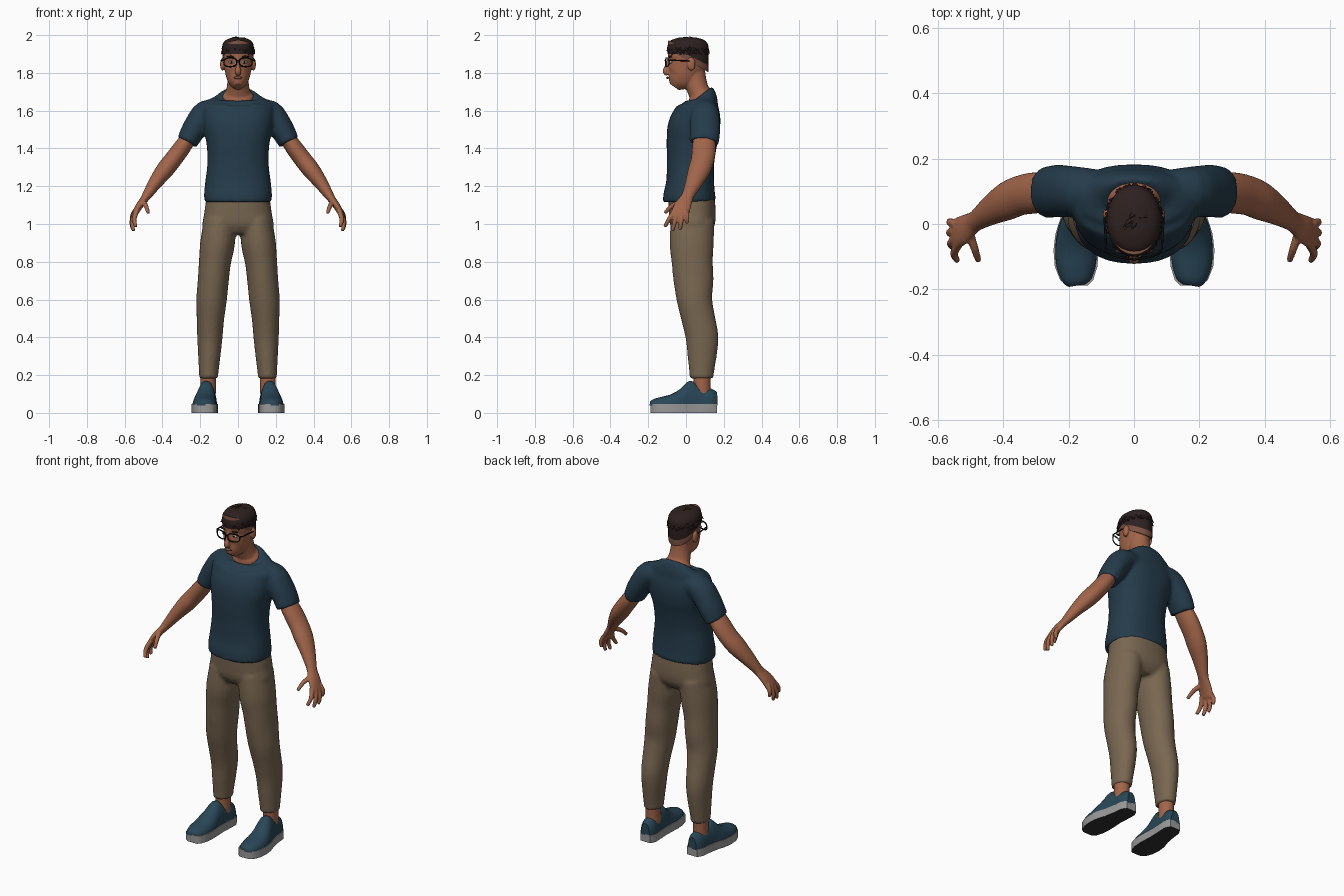
import bpy, bmesh, math, random
from mathutils import Vector, Matrix

if "Cube" in bpy.data.objects:
    bpy.data.objects.remove(bpy.data.objects["Cube"])

random.seed(4)
X, Y = Vector((1, 0, 0)), Vector((0, 1, 0))


def material(name, rgb):
    m = bpy.data.materials.new(name)
    m.diffuse_color = (*rgb, 1)
    m.use_nodes = True
    m.node_tree.nodes["Principled BSDF"].inputs["Base Color"].default_value = m.diffuse_color
    return m


SKIN = material("skin", (0.36, 0.13, 0.068))
NAVY = material("navy cloth", (0.018, 0.044, 0.069))
KHAKI = material("khaki cloth", (0.19, 0.135, 0.082))
SHOE = material("shoe blue", (0.022, 0.062, 0.095))
SOLE = material("sole grey", (0.32, 0.32, 0.32))
TREAD = material("tread grey", (0.03, 0.03, 0.03))
HAIR = material("dark hair", (0.026, 0.015, 0.014))
FRAME = material("black frame", (0.005, 0.005, 0.005))
WHITE = material("eye white", (0.5, 0.52, 0.52))
LIP = material("lip and stubble", (0.2, 0.085, 0.055))


def loft(bm, stations, side=Y, n=24, power=2.0, steps=3, warp=None):
    """Skin oval rings (x, y, z, a, b) along a smoothed path; b lies along side."""
    s = [Vector(k) for k in stations]
    path = []
    for i in range(len(s) - 1):
        p0, p1, p2, p3 = s[max(i - 1, 0)], s[i], s[i + 1], s[min(i + 2, len(s) - 1)]
        for j in range(steps):
            t = j / steps
            path.append(0.5 * (2 * p1 + (p2 - p0) * t + (2 * p0 - 5 * p1 + 4 * p2 - p3) * t * t
                               + (3 * p1 - p0 - 3 * p2 + p3) * t ** 3))
    path.append(s[-1])
    rings = []
    for i, p in enumerate(path):
        t = (Vector(path[min(i + 1, len(path) - 1)][:3]) - Vector(path[max(i - 1, 0)][:3])).normalized()
        v = (side - t * t.dot(side)).normalized()
        u = v.cross(t)
        ring = []
        for k in range(n):
            c, d = math.cos(math.tau * k / n), math.sin(math.tau * k / n)
            co = (Vector(p[:3]) + u * p[3] * math.copysign(abs(c) ** (2 / power), c)
                  + v * p[4] * math.copysign(abs(d) ** (2 / power), d))
            ring.append(bm.verts.new(warp(co) if warp else co))
        rings.append(ring)
    for r, q in zip(rings, rings[1:]):
        for k in range(n):
            bm.faces.new((r[k], r[(k + 1) % n], q[(k + 1) % n], q[k]))
    bm.faces.new(rings[0][::-1])
    bm.faces.new(rings[-1])


def upright(bm, rows, x=0, **kw):
    """Loft from (z, y, a, b) rows with level rings."""
    loft(bm, [(x, y, z, a, b) for z, y, a, b in rows], **kw)


def ball(bm, centre, radii):
    bmesh.ops.create_uvsphere(bm, u_segments=16, v_segments=10, radius=1,
                              matrix=Matrix.Translation(centre) @ Matrix.Diagonal((*radii, 1)))


def mirror(bm):
    geom = bmesh.ops.duplicate(bm, geom=bm.verts[:] + bm.edges[:] + bm.faces[:])["geom"]
    for v in geom:
        if isinstance(v, bmesh.types.BMVert):
            v.co.x *= -1
    bmesh.ops.reverse_faces(bm, faces=[f for f in geom if isinstance(f, bmesh.types.BMFace)])


def finish(name, bm, mats, voxel=None, smooth=3):
    bmesh.ops.recalc_face_normals(bm, faces=bm.faces)
    me = bpy.data.meshes.new(name)
    bm.to_mesh(me)
    bm.free()
    for m in mats:
        me.materials.append(m)
    ob = bpy.data.objects.new(name, me)
    bpy.context.collection.objects.link(ob)
    bpy.context.view_layer.objects.active = ob
    bpy.ops.object.select_all(action='DESELECT')
    ob.select_set(True)
    bpy.ops.object.shade_smooth_by_angle(angle=math.radians(45))
    if voxel:  # fuse overlapping volumes into one soft surface
        ob.modifiers.clear()
        r = ob.modifiers.new("fuse", 'REMESH')
        r.mode, r.voxel_size, r.use_smooth_shade = 'VOXEL', voxel, True
        s = ob.modifiers.new("soften", 'SMOOTH')
        s.factor, s.iterations = 0.5, smooth
    return ob


# Shirt: sleeves mirrored, then the torso with a neckline lower in front
bm = bmesh.new()
loft(bm, [(.10, .095, 1.60, .06, .07), (.17, .1, 1.585, .07, .075), (.215, .1, 1.53, .066, .08),
          (.245, .1, 1.48, .062, .08), (.27, .095, 1.432, .056, .078)])
mirror(bm)
upright(bm, [(1.118, .018, .176, .139), (1.15, .018, .18, .138), (1.22, .022, .174, .127),
             (1.32, .024, .162, .125), (1.42, .03, .166, .133), (1.5, .04, .182, .139),
             (1.56, .057, .19, .13), (1.61, .072, .192, .113), (1.65, .083, .165, .088),
             (1.672, .085, .12, .072), (1.684, .08, .087, .064)], n=32, power=2.3,
        warp=lambda c: Vector((c.x, c.y, c.z + (.2 * (c.y - .08) if c.z > 1.64 else 0))))
finish("shirt", bm, [NAVY], .01)

# Trousers
bm = bmesh.new()
loft(bm, [(.095, .035, 1.02, .085, .115), (.108, .03, .9, .092, .117), (.122, .033, .8, .085, .109),
          (.131, .04, .7, .082, .106), (.14, .045, .6, .081, .094), (.146, .065, .5, .073, .089),
          (.149, .085, .4, .067, .087), (.152, .085, .3, .059, .077), (.155, .083, .22, .052, .066),
          (.155, .083, .182, .05, .063)])
mirror(bm)
upright(bm, [(.945, .03, .15, .085), (.99, .032, .188, .116), (1.05, .034, .18, .124),
             (1.15, .028, .166, .122)], power=2.3, n=32)
finish("trousers", bm, [KHAKI], .01)

# Arms with palms and fingers
bm = bmesh.new()
loft(bm, [(.25, .095, 1.47, .04, .055), (.30, .095, 1.40, .046, .063), (.345, .088, 1.34, .047, .061),
          (.388, .07, 1.285, .047, .059), (.437, .042, 1.22, .037, .046), (.48, .012, 1.155, .026, .033),
          (.497, .0, 1.13, .021, .036), (.523, -.018, 1.095, .019, .045), (.543, -.03, 1.06, .016, .047),
          (.55, -.033, 1.045, .01, .042)])
fingers = [((.535, -.06, 1.07), (.55, -.09, 1.025), (.54, -.112, .985)),
           ((.545, -.045, 1.06), (.56, -.06, 1.01), (.553, -.072, .963)),
           ((.548, -.022, 1.06), (.563, -.026, 1.01), (.557, -.032, .97)),
           ((.545, 0, 1.07), (.562, .006, 1.035), (.558, .004, 1.003)),
           ((.505, -.02, 1.12), (.487, -.075, 1.095), (.475, -.112, 1.058))]
for f in fingers:
    loft(bm, [(*p, r, r) for p, r in zip(f, (.014, .0125, .0095))], n=10, side=X)
mirror(bm)
finish("arms", bm, [SKIN], .005, 2)

# Head, neck, nose and ears
bm = bmesh.new()
ball(bm, (.083, .028, 1.845), (.012, .022, .034))
mirror(bm)
upright(bm, [(1.726, -.062, .022, .03), (1.75, -.045, .046, .058), (1.78, -.022, .062, .08),
             (1.82, -.004, .071, .093), (1.86, .01, .077, .104), (1.9, .012, .08, .107),
             (1.94, .01, .077, .1), (1.97, .01, .06, .08), (1.985, .01, .03, .04)])
upright(bm, [(1.63, .085, .09, .07), (1.68, .078, .082, .063), (1.705, .066, .064, .057),
             (1.76, .048, .056, .06), (1.82, .04, .056, .06)])
upright(bm, [(1.875, -.088, .008, .01), (1.835, -.1, .011, .013), (1.808, -.108, .017, .016),
             (1.792, -.096, .014, .012)], n=12)
finish("head", bm, [SKIN], .005, 3)

# Facial features
bm = bmesh.new()
ball(bm, (.034, -.08, 1.857), (.016, .008, .0075))
mirror(bm)
finish("eyes", bm, [WHITE])
bm = bmesh.new()
ball(bm, (.034, -.086, 1.857), (.006, .005, .0065))
mirror(bm)
finish("irises", bm, [FRAME])
bm = bmesh.new()
ball(bm, (.036, -.083, 1.886), (.024, .008, .005))
mirror(bm)
finish("eyebrows", bm, [HAIR])
bm = bmesh.new()
ball(bm, (0, -.097, 1.774), (.024, .008, .007))
finish("lips", bm, [LIP])

# Glasses: rims, bridge and temples as thin tubes
cu = bpy.data.curves.new("glasses", 'CURVE')
cu.dimensions, cu.bevel_depth, cu.bevel_resolution = '3D', .0035, 2


def tube(points, cyclic=False):
    sp = cu.splines.new('POLY')
    sp.points.add(len(points) - 1)
    sp.use_cyclic_u = cyclic
    for p, co in zip(sp.points, points):
        p.co = (*co, 1)


for s in (-1, 1):
    rim = []
    for k in range(24):
        c, d = math.cos(math.tau * k / 24), math.sin(math.tau * k / 24)
        x = .041 + .034 * math.copysign(abs(c) ** .75, c)
        rim.append((s * x, -.107 + 3 * x * x, 1.856 + .023 * math.copysign(abs(d) ** .75, d)))
    tube(rim, True)
    tube([(s * .074, -.09, 1.867), (s * .085, -.078, 1.867), (s * .089, .0, 1.864), (s * .089, .035, 1.86)])
tube([(-.008, -.107, 1.862), (0, -.11, 1.865), (.008, -.107, 1.862)])
cu.materials.append(FRAME)
glasses = bpy.data.objects.new("glasses", cu)
bpy.context.collection.objects.link(glasses)
bpy.ops.object.select_all(action='DESELECT')
glasses.select_set(True)
bpy.context.view_layer.objects.active = glasses
bpy.ops.object.convert(target='MESH')

# Faded sides under the hair
bm = bmesh.new()
upright(bm, [(1.87, .012, .08, .106), (1.9, .012, .082, .1075), (1.93, .01, .079, .104)],
        warp=lambda c: Vector((c.x, c.y, c.z - .55 * c.y)) if c.z < 1.925 else c)
finish("hair_fade", bm, [LIP])

# Hair: a cap lower at the nape, covered in swept tufts
bm = bmesh.new()
upright(bm, [(1.9, .01, .082, .108), (1.93, .01, .084, .11), (1.955, .01, .08, .104),
             (1.975, .01, .063, .085), (1.987, .01, .03, .045)],
        warp=lambda c: Vector((c.x, c.y, c.z - max(0, c.y) * .6 if c.z < 1.928 else c.z)))
for i in range(170):
    turn, rise = random.uniform(0, math.tau), math.asin(random.uniform(.12, 1))
    d = Vector((math.cos(rise) * math.cos(turn), math.cos(rise) * math.sin(turn), math.sin(rise)))
    p = Vector((.08 * d.x, .01 + .105 * d.y, 1.908 + .075 * d.z))
    sweep = Vector((d.x, d.y - .25, -.4)) + Vector([random.uniform(-.4, .4) for _ in range(3)])
    t = ((sweep - d * sweep.dot(d)).normalized() + d * .28) * .034
    rows = [(*(p + t * k), a, b) for k, a, b in ((-.35, .006, .004), (.25, .01, .006), (.75, .001, .001))]
    loft(bm, rows, side=d, n=6, steps=1)
finish("hair", bm, [HAIR])

# Ankles
bm = bmesh.new()
upright(bm, [(.09, .085, .04, .045), (.15, .085, .041, .045), (.23, .085, .043, .048)], x=.158)
mirror(bm)
finish("ankles", bm, [SKIN])

# Shoe uppers: length sections (x, y, top, half width) flattened onto the sole
SECTIONS = [(.173, -.188, .06, .026), (.175, -.172, .073, .045), (.177, -.13, .085, .06),
            (.177, -.08, .098, .064), (.175, -.03, .127, .06), (.168, .02, .17, .051),
            (.161, .08, .144, .047), (.157, .135, .128, .045), (.156, .165, .11, .028)]
bm = bmesh.new()
loft(bm, [(x, y, .04, top - .04, w) for x, y, top, w in SECTIONS], side=X, power=2.2,
     warp=lambda c: Vector((c.x, c.y, max(c.z, .04))))
mirror(bm)
finish("shoe_uppers", bm, [SHOE])

# Soles: outline plate with a dark tread below
bm = bmesh.new()
outline = [(x + w + .005, y) for x, y, _, w in SECTIONS] + [(x - w - .005, y) for x, y, _, w in SECTIONS[::-1]]
base = bm.faces.new([bm.verts.new((x, y, 0)) for x, y in outline])
up = bmesh.ops.extrude_face_region(bm, geom=[base])["geom"]
for v in up:
    if isinstance(v, bmesh.types.BMVert):
        v.co.z = .046
if not any(f.is_valid and all(v.co.z < .01 for v in f.verts) for f in bm.faces):
    bm.faces.new([v for v in bm.verts if v.co.z < .01])
mirror(bm)
for f in bm.faces:
    f.material_index = 1 if all(v.co.z < .01 for v in f.verts) else 0
finish("soles", bm, [SOLE, TREAD])
